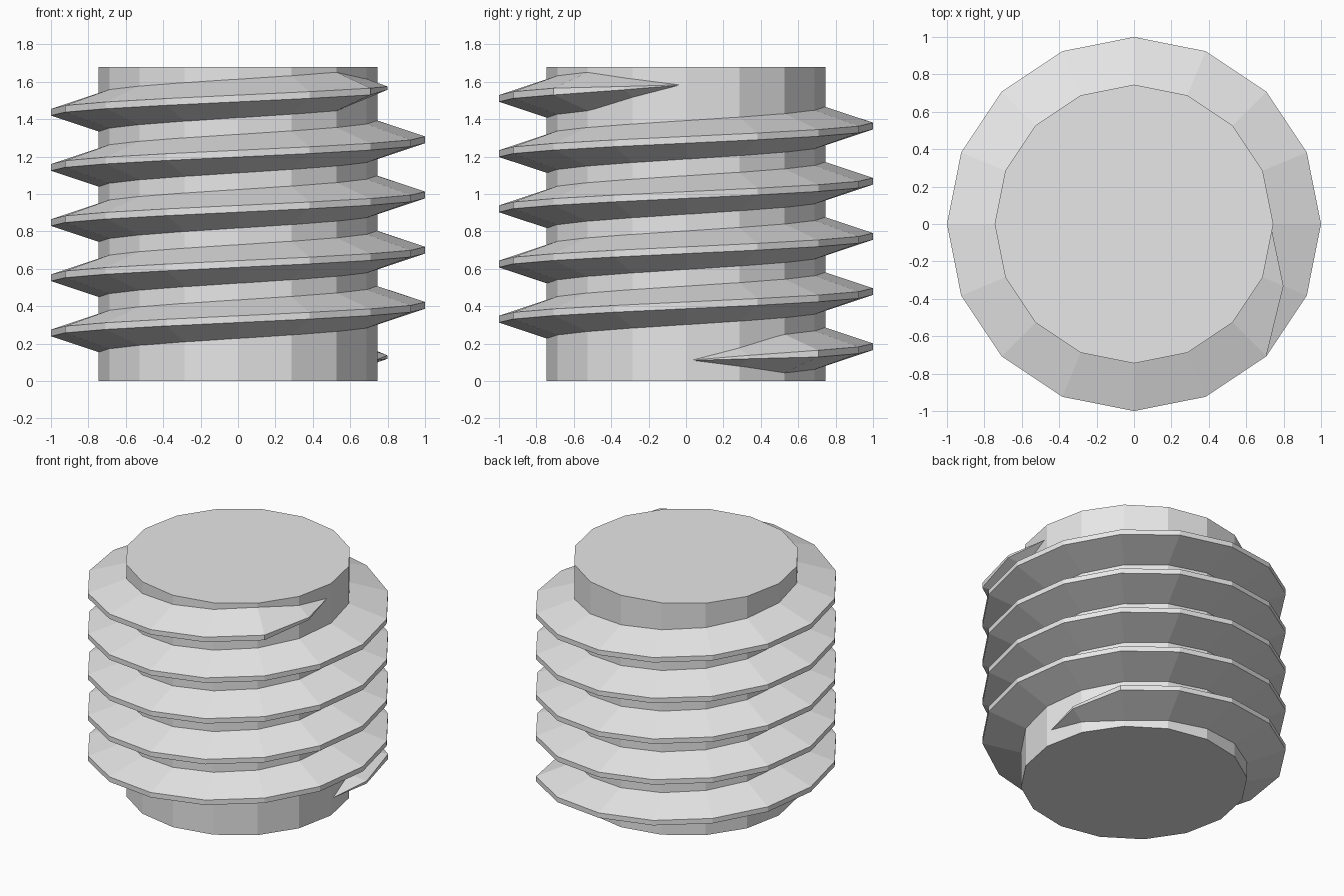
import bpy, bmesh, math

if "Cube" in bpy.data.objects:
    bpy.data.objects.remove(bpy.data.objects["Cube"])

SIDES = 16
CORE_R, HEIGHT = 0.745, 1.68
PITCH, TURNS, START_Z = 0.295, 5, 0.1095
TAPER = 2                     # segments over which each thread end fades out
TIP_R = 0.73
# Thread cross-section (radius, height offset); the root is sunk into the core
PROFILE = [(0.72, -0.111), (1.0, -0.018), (1.0, 0.018), (0.72, 0.111)]

steel = bpy.data.materials.new("plain_grey")
steel.diffuse_color = (0.8, 0.8, 0.8, 1)
steel.use_nodes = True
steel.node_tree.nodes["Principled BSDF"].inputs["Base Color"].default_value = steel.diffuse_color


def finish(bm, name):
    bmesh.ops.recalc_face_normals(bm, faces=bm.faces)
    mesh = bpy.data.meshes.new(name)
    bm.to_mesh(mesh)
    bm.free()
    mesh.materials.append(steel)
    obj = bpy.data.objects.new(name, mesh)
    bpy.context.collection.objects.link(obj)
    return obj


def polar(r, i, z):
    a = 2 * math.pi * i / SIDES
    return (r * math.cos(a), r * math.sin(a), z)


# Core: flat-sided cylinder
bm = bmesh.new()
base = bm.faces.new([bm.verts.new(polar(CORE_R, i, 0)) for i in range(SIDES)])
top = bmesh.ops.extrude_face_region(bm, geom=[base])["geom"]
bmesh.ops.translate(bm, vec=(0, 0, HEIGHT),
                    verts=[v for v in top if isinstance(v, bmesh.types.BMVert)])
if not base.is_valid or len(bm.faces) < SIDES + 2:
    bmesh.ops.holes_fill(bm, edges=bm.edges)
finish(bm, "core")

# Thread: section swept up a helix, shrinking to a point at both ends
bm = bmesh.new()
steps = SIDES * TURNS
rings = []
for i in range(steps + 1):
    k = min(1, i / TAPER, (steps - i) / TAPER)
    z = START_Z + PITCH * i / SIDES
    rings.append([bm.verts.new(polar(TIP_R + (r - TIP_R) * k, i, z + dz * k))
                  for r, dz in PROFILE])
for a, b in zip(rings, rings[1:]):
    for j in range(4):
        n = (j + 1) % 4
        bm.faces.new((a[j], a[n], b[n], b[j]))
# Merge each collapsed end ring into its tip
for ring in (rings[0], rings[-1]):
    bmesh.ops.remove_doubles(bm, verts=ring, dist=0.0001)
finish(bm, "thread")
